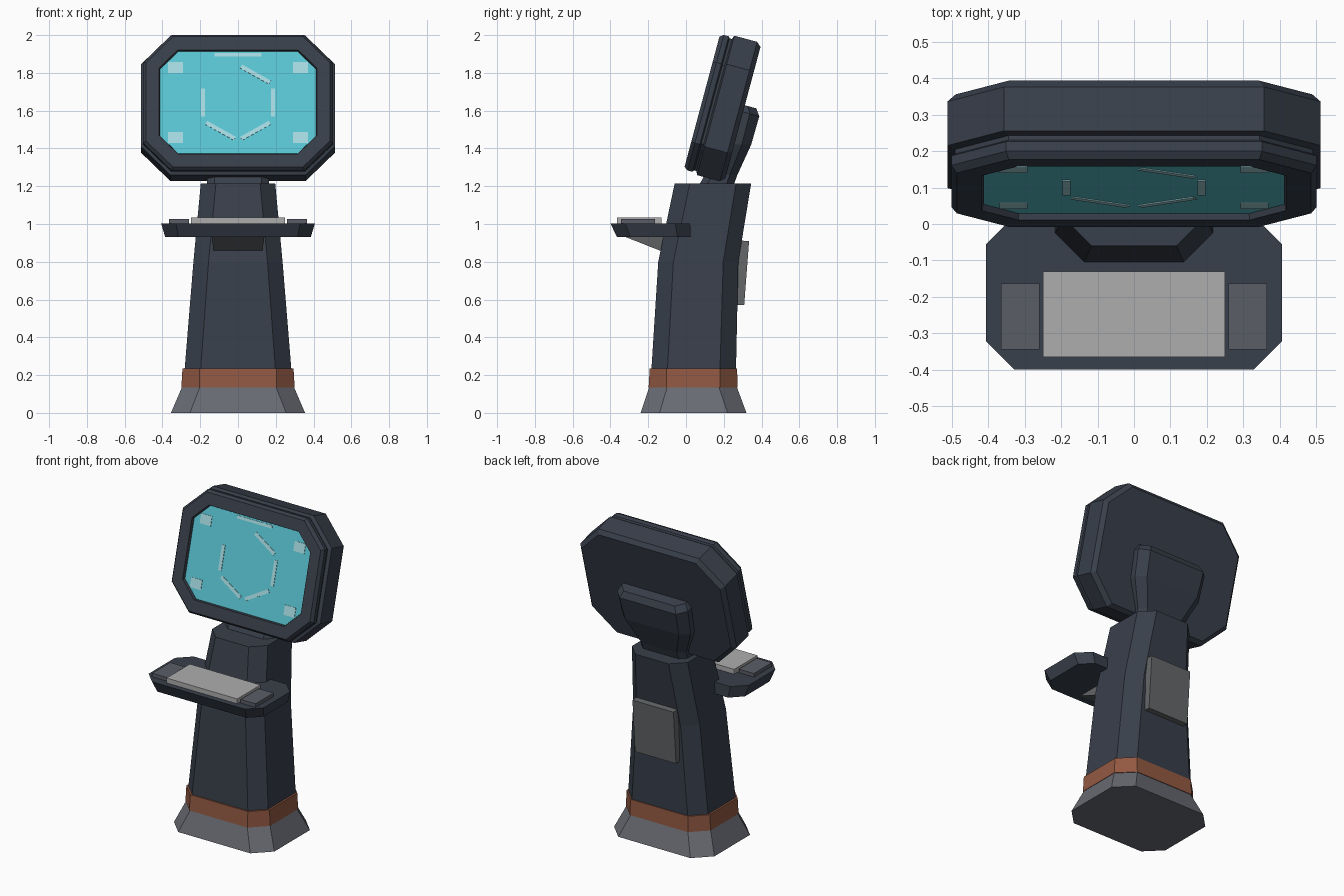
import bpy, bmesh, math
from mathutils import Matrix, Vector

if "Cube" in bpy.data.objects:
    bpy.data.objects.remove(bpy.data.objects["Cube"], do_unlink=True)


def material(name, r, g, b):
    m = bpy.data.materials.new(name)
    m.diffuse_color = (r, g, b, 1)
    m.use_nodes = True
    bsdf = next(n for n in m.node_tree.nodes if n.type == 'BSDF_PRINCIPLED')
    bsdf.inputs["Base Color"].default_value = (r, g, b, 1)
    bsdf.inputs["Roughness"].default_value = 0.7
    return m


navy = material("dark_navy", 0.04, 0.05, 0.07)
rust = material("rust_orange", 0.29, 0.1, 0.056)
base_grey = material("base_grey", 0.14, 0.147, 0.17)
panel_grey = material("panel_grey", 0.13, 0.135, 0.14)
pad_grey = material("pad_grey", 0.105, 0.11, 0.135)
key_grey = material("light_grey", 0.42, 0.42, 0.42)
teal = material("screen_teal", 0.1, 0.56, 0.65)
pale = material("pale_teal", 0.38, 0.7, 0.75)


def ring(z, hx, y0, y1, ch=0, slope=0):
    """Rectangle with corners cut by ch; slope tilts it along y."""
    if ch:
        pts = [(hx - ch, y0), (hx, y0 + ch), (hx, y1 - ch), (hx - ch, y1)]
    else:
        pts = [(hx, y0), (hx, y1)]
    pts += [(-x, y) for x, y in reversed(pts)]
    mid = (y0 + y1) / 2
    return [Vector((x, y, z + slope * (y - mid))) for x, y in pts]


def loft(name, mat, rings, matrix=Matrix(), shift=(0, 0, 0)):
    """Closed solid through a stack of rings."""
    bm = bmesh.new()
    loops = [[bm.verts.new(p + Vector(shift)) for p in ring(*r)] for r in rings]
    n = len(loops[0])
    for a, b in zip(loops, loops[1:]):
        for i in range(n):
            j = (i + 1) % n
            bm.faces.new((a[i], a[j], b[j], b[i]))
    bm.faces.new(loops[0][::-1])
    bm.faces.new(loops[-1])
    bmesh.ops.recalc_face_normals(bm, faces=bm.faces)
    me = bpy.data.meshes.new(name)
    bm.to_mesh(me)
    bm.free()
    me.materials.append(mat)
    ob = bpy.data.objects.new(name, me)
    ob.matrix_world = matrix
    bpy.context.collection.objects.link(ob)
    return ob


# Pedestal: flared foot, colour band and leaning column
loft("foot", base_grey, [(0, 0.355, -0.24, 0.32, 0.1),
                         (0.135, 0.297, -0.195, 0.27, 0.095)])
loft("foot_band", rust, [(0.135, 0.3, -0.198, 0.274, 0.095),
                         (0.235, 0.294, -0.192, 0.27, 0.09)])
loft("column", navy, [(0.2, 0.285, -0.185, 0.264, 0.085),
                      (0.8, 0.236, -0.147, 0.277, 0.08),
                      (1.215, 0.197, -0.06, 0.345, 0.08)])
loft("back_panel", panel_grey, [(0.57, 0.145, 0.24, 0.308),
                                (0.912, 0.145, 0.26, 0.334, 0, -0.08)])

# Tray with keyboard, side pads and a wedge support below
loft("tray", navy, [(0.93, 0.385, -0.365, 0.025, 0.07),
                    (1.003, 0.407, -0.4, 0.022, 0.078)])
loft("tray_support", panel_grey, [(0.86, 0.13, -0.14, -0.1),
                                  (0.935, 0.14, -0.33, -0.1)])
loft("keyboard", key_grey, [(1, 0.25, -0.365, -0.13), (1.034, 0.25, -0.365, -0.13)])
for side, sx in (("left", 1), ("right", -1)):
    loft(side + "_pad", pad_grey, [(1, 0.053, -0.345, -0.163),
                                   (1.026, 0.053, -0.345, -0.163)],
         shift=(sx * 0.313, 0, 0))

# Neck bracket joining the column to the back of the display
loft("neck_bracket", navy, [(1.2, 0.165, 0.065, 0.25, 0.04),
                            (1.26, 0.165, 0.1, 0.272, 0.04),
                            (1.42, 0.24, 0.17, 0.345, 0.05),
                            (1.59, 0.25, 0.24, 0.388, 0.05, -0.27),
                            (1.63, 0.225, 0.24, 0.372, 0.045, -0.27)])

# Tilted display: local x across, y up the screen, z out of its front
tilt = Matrix.Translation((0, 0.104, 1.642)) @ Matrix.Rotation(math.radians(75), 4, 'X')


def slab(z, hx, hy, ch):
    return (z, hx, -hy, hy, ch)


loft("display_housing", navy, [slab(0, 0.414, 0.281, 0.098),
                               slab(0.02, 0.418, 0.285, 0.1),
                               slab(0.02, 0.487, 0.357, 0.143),
                               slab(0, 0.502, 0.371, 0.15),
                               slab(-0.027, 0.502, 0.371, 0.15),
                               slab(-0.034, 0.492, 0.362, 0.147),
                               slab(-0.047, 0.492, 0.362, 0.147),
                               slab(-0.055, 0.513, 0.382, 0.156),
                               slab(-0.18, 0.513, 0.382, 0.156),
                               slab(-0.204, 0.49, 0.36, 0.147)], tilt)
loft("screen", teal, [slab(-0.002, 0.413, 0.28, 0.098),
                      slab(0.003, 0.413, 0.28, 0.098)], tilt)


def mark(name, x, y, w, h, angle=0):
    """Thin plate lying on the screen."""
    place = tilt @ Matrix.Translation((x, y, 0)) @ Matrix.Rotation(angle, 4, 'Z')
    loft(name, pale, [(0.002, w / 2, -h / 2, h / 2), (0.006, w / 2, -h / 2, h / 2)], place)


# Screen graphics: corner squares, top bar, open hexagon
for sx in (-1, 1):
    for sy in (-1, 1):
        mark("corner_mark", sx * 0.331, sy * 0.192, 0.077, 0.06)
mark("top_bar", 0, 0.262, 0.25, 0.018)
for k in range(6):
    if k != 2:
        a = math.radians(60 * k)
        mark("hexagon_stroke", 0.185 * math.cos(a), 0.178 * math.sin(a), 0.022, 0.175 if k % 3 else 0.155, a)
